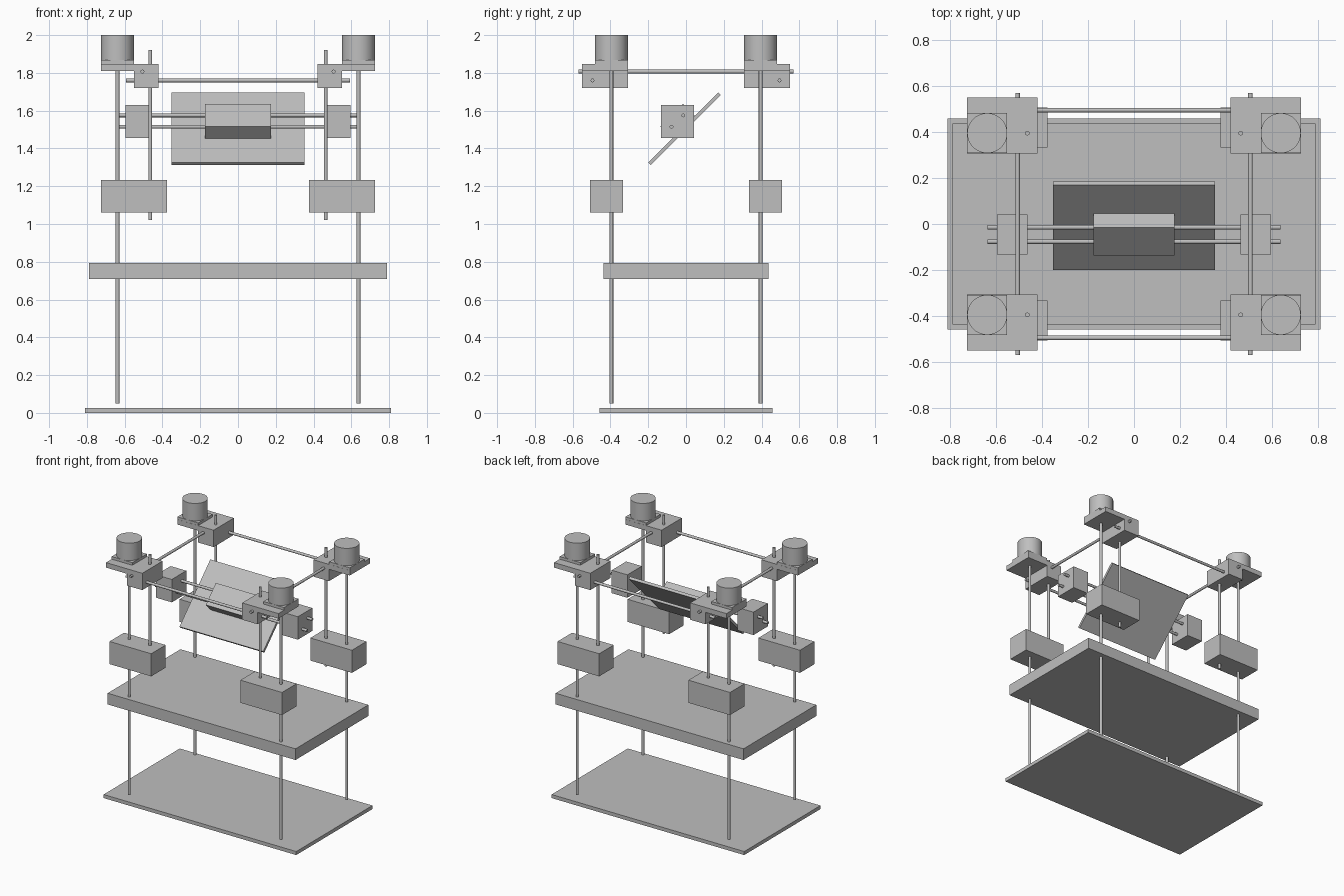
import bpy
import math
from mathutils import Vector

cube = bpy.data.objects.get("Cube")
if cube:
    bpy.data.objects.remove(cube, do_unlink=True)

# One plain grey for the whole machine
grey = bpy.data.materials.new("machine_grey")
grey.use_nodes = True
GREY = (0.52, 0.52, 0.52, 1)
grey.diffuse_color = GREY
grey.node_tree.nodes["Principled BSDF"].inputs["Base Color"].default_value = GREY


def finish(name):
    ob = bpy.context.object
    ob.name = name
    ob.data.materials.append(grey)
    return ob


def box(name, center, size, tilt=0):
    bpy.ops.mesh.primitive_cube_add(size=1, location=center)
    ob = finish(name)
    ob.scale = size
    bpy.ops.object.transform_apply(location=False, rotation=False, scale=True)
    ob.rotation_euler.x = tilt
    return ob


def span(name, x, y, z):
    """Box given by its extent along each axis."""
    lo, hi = (Vector(p) for p in zip(x, y, z))
    size = hi - lo
    return box(name, (lo + hi) / 2, [abs(s) for s in size])


def rod(name, start, end, radius=0.01, sides=24):
    a, b = Vector(start), Vector(end)
    bpy.ops.mesh.primitive_cylinder_add(vertices=sides, radius=radius, depth=(b - a).length,
                                        location=(a + b) / 2,
                                        rotation=(b - a).to_track_quat('Z', 'Y').to_euler())
    ob = finish(name)
    bpy.ops.object.shade_smooth_by_angle(angle=math.radians(40))
    return ob


# Base plate and bed
box("base_plate", (0, 0, 0.0135), (1.62, 0.915, 0.027))
box("bed", (0, 0, 0.752), (1.58, 0.875, 0.085))

# Four corner towers
SCREW_X, SCREW_Y, GUIDE_X = 0.638, 0.395, 0.464
for sx, side in ((-1, "right"), (1, "left")):
    for sy, end in ((-1, "front"), (1, "back")):
        tag = f"{end}_{side}"
        px, py = sx * SCREW_X, sy * SCREW_Y
        gx = sx * GUIDE_X
        rod(f"lift_screw_{tag}", (px, py, 0.05), (px, py, 1.85))
        rod(f"guide_rod_{tag}", (gx, py, 1.02), (gx, py, 1.92))
        rod(f"motor_{tag}", (px, py, 1.865), (px, py, 2.0), 0.087, 64)
        box(f"motor_flange_{tag}", (px, py, 1.857), (0.174, 0.174, 0.022))
        depth = (sy * 0.307, sy * 0.55)
        span(f"motor_plate_{tag}", (sx * 0.42, sx * 0.725), depth, (1.81, 1.848))
        span(f"corner_block_{tag}", (sx * 0.42, sx * 0.55), depth, (1.72, 1.848))
        span(f"lift_nut_{tag}", (sx * 0.375, sx * 0.725), (sy * 0.333, sy * 0.507), (1.06, 1.232))

# Top frame rods
for s in (-1, 1):
    rod("cross_rod", (-0.593, s * 0.495, 1.76), (0.593, s * 0.495, 1.76))
    rod("side_rod", (s * 0.506, -0.57, 1.807), (s * 0.506, 0.57, 1.807))

# Moving carriage: end blocks, two rods, tilted holder and plate
CY, CZ = -0.0455, 1.545
for s in (-1, 1):
    box("carriage_end_block", (s * 0.53, CY, CZ - 0.002), (0.132, 0.174, 0.174))
    y, z = CY + s * 0.031, CZ + s * 0.03
    rod("carriage_rod", (-0.637, y, z), (0.637, y, z))
TILT = math.radians(45)
box("tool_holder", (0, CY, CZ), (0.35, 0.171, 0.088), TILT)
box("tilted_plate", (0, -0.008, 1.5045), (0.704, 0.523, 0.02), TILT)
